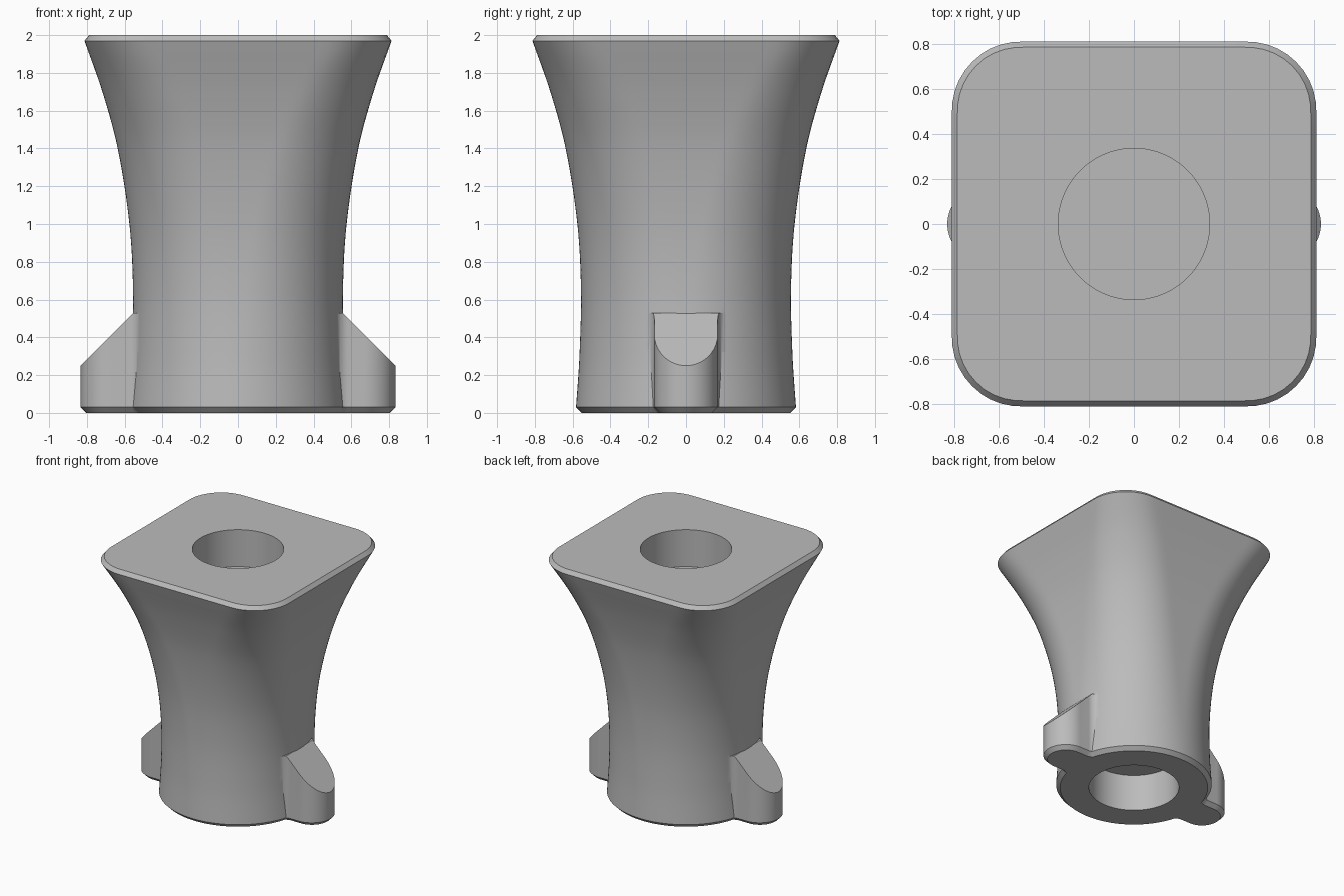
import bpy, bmesh
from math import sin, cos, pi, sqrt, atan2

SEGMENTS = 128
HOLE_R, HOLE_DEPTH, CHAMFER = 0.337, 0.30, 0.03

if "Cube" in bpy.data.objects:
    bpy.data.objects.remove(bpy.data.objects["Cube"], do_unlink=True)

grey = bpy.data.materials.new("plain grey")
grey.use_nodes = True
grey.diffuse_color = (0.5, 0.5, 0.5, 1)
grey.node_tree.nodes["Principled BSDF"].inputs["Base Color"].default_value = (0.5, 0.5, 0.5, 1)


def make_object(name, bm):
    bmesh.ops.recalc_face_normals(bm, faces=bm.faces[:])
    mesh = bpy.data.meshes.new(name)
    bm.to_mesh(mesh)
    bm.free()
    mesh.materials.append(grey)
    obj = bpy.data.objects.new(name, mesh)
    bpy.context.collection.objects.link(obj)
    return obj


def rounded_square(half, radius, angle):
    """Distance from the centre to a rounded square's outline."""
    c, s = abs(cos(angle)), abs(sin(angle))
    c, s = max(c, s), min(c, s)
    core = half - radius
    if half * s / c <= core:
        return half / c
    b = core * (c + s)
    return b + sqrt(max(0, b * b - 2 * core * core + radius * radius))


def half_width(z):
    """Flared side profile, interpolated smoothly between a few stations."""
    pts = [(0.03, 0.582), (0.3, 0.564), (0.65, 0.556), (1.0, 0.575),
           (1.4, 0.637), (1.7, 0.718), (1.97, 0.813)]
    total = 0
    i = max(k for k in range(len(pts) - 1) if pts[k][0] <= z + 1e-6)

    def slope(k):
        a, b = pts[max(k - 1, 0)], pts[min(k + 1, len(pts) - 1)]
        return (b[1] - a[1]) / (b[0] - a[0])
    (z0, w0), (z1, w1) = pts[i], pts[i + 1]
    d = z1 - z0
    t = (z - z0) / d
    total += w0 * (1 + 2 * t) * (1 - t) ** 2 + w1 * t * t * (3 - 2 * t)
    total += d * t * (1 - t) * (slope(i) * (1 - t) - slope(i + 1) * t)
    return total


# Body: round foot lofted to a rounded-square top, blind hole at each end
sections = [(HOLE_DEPTH, HOLE_R, HOLE_R), (0, HOLE_R, HOLE_R),
            (0, half_width(CHAMFER) - CHAMFER, half_width(CHAMFER) - CHAMFER)]
STEPS = 40
for i in range(STEPS + 1):
    t = i / STEPS
    z = CHAMFER + (2 - 2 * CHAMFER) * t
    h = half_width(z)
    sections.append((z, h, h * (1 - 0.62 * t * t)))
top_half, top_radius = sections[-1][1:]
sections += [(2, top_half - 0.025, top_radius - 0.025),
             (2, HOLE_R, HOLE_R), (2 - HOLE_DEPTH, HOLE_R, HOLE_R)]

bm = bmesh.new()
rings = []
for z, h, r in sections:
    ring = []
    for k in range(SEGMENTS):
        a = 2 * pi * k / SEGMENTS
        d = rounded_square(h, r, a)
        ring.append(bm.verts.new((d * cos(a), d * sin(a), z)))
    rings.append(ring)
for low, high in zip(rings, rings[1:]):
    for k in range(SEGMENTS):
        n = (k + 1) % SEGMENTS
        bm.faces.new((low[k], low[n], high[n], high[k]))
bm.faces.new(rings[0])
bm.faces.new(rings[-1])
body = make_object("flared_body", bm)


def make_lug(name, side):
    """Round-ended lug with filleted root, sloped top and chamfered foot."""
    width, fillet, root, reach = 0.168, 0.07, 0.56, 0.833
    cy = width + fillet
    cx = sqrt((root + fillet) ** 2 - cy * cy)
    lean = atan2(cy, cx)
    upper = [(reach - width + width * cos(a), width * sin(a))
             for a in (pi / 2 * k / 16 for k in range(17))]
    for k in range(9):
        a = -pi / 2 - (pi / 2 - lean) * k / 8
        upper.append((cx + fillet * cos(a), cy + fillet * sin(a)))
    upper.append((0.4, 0.16))
    outline = [(x, -y) for x, y in reversed(upper[1:])] + upper
    bm = bmesh.new()
    foot = bm.faces.new([bm.verts.new((side * x, side * y, CHAMFER)) for x, y in outline])
    up = bmesh.ops.extrude_face_region(bm, geom=[foot], use_keep_orig=True)
    for v in (g for g in up["geom"] if isinstance(g, bmesh.types.BMVert)):
        v.co.z = 0.53
    bmesh.ops.recalc_face_normals(bm, faces=bm.faces[:])
    base = min(bm.faces, key=lambda f: f.calc_center_median().z)
    bmesh.ops.inset_region(bm, faces=[base], thickness=CHAMFER, use_even_offset=True)
    for v in base.verts:
        v.co.z = 0
    cut = bmesh.ops.bisect_plane(bm, geom=bm.verts[:] + bm.edges[:] + bm.faces[:],
                                 plane_co=(side * 0.553, 0, 0.53),
                                 plane_no=(side, 0, 1), clear_outer=True)
    edges = [g for g in cut["geom_cut"] if isinstance(g, bmesh.types.BMEdge)]
    bmesh.ops.holes_fill(bm, edges=edges)
    return make_object(name, bm)


# Merge a lug into each side of the body
bpy.context.view_layer.objects.active = body
for name, side in (("left_lug", 1), ("right_lug", -1)):
    lug = make_lug(name, side)
    mod = body.modifiers.new(name, "BOOLEAN")
    mod.operation, mod.solver, mod.object = "UNION", "EXACT", lug
    bpy.ops.object.modifier_apply(modifier=mod.name)
    bpy.data.objects.remove(lug, do_unlink=True)

bpy.ops.object.select_all(action="DESELECT")
body.select_set(True)
bpy.ops.object.shade_smooth_by_angle(angle=pi / 6)
